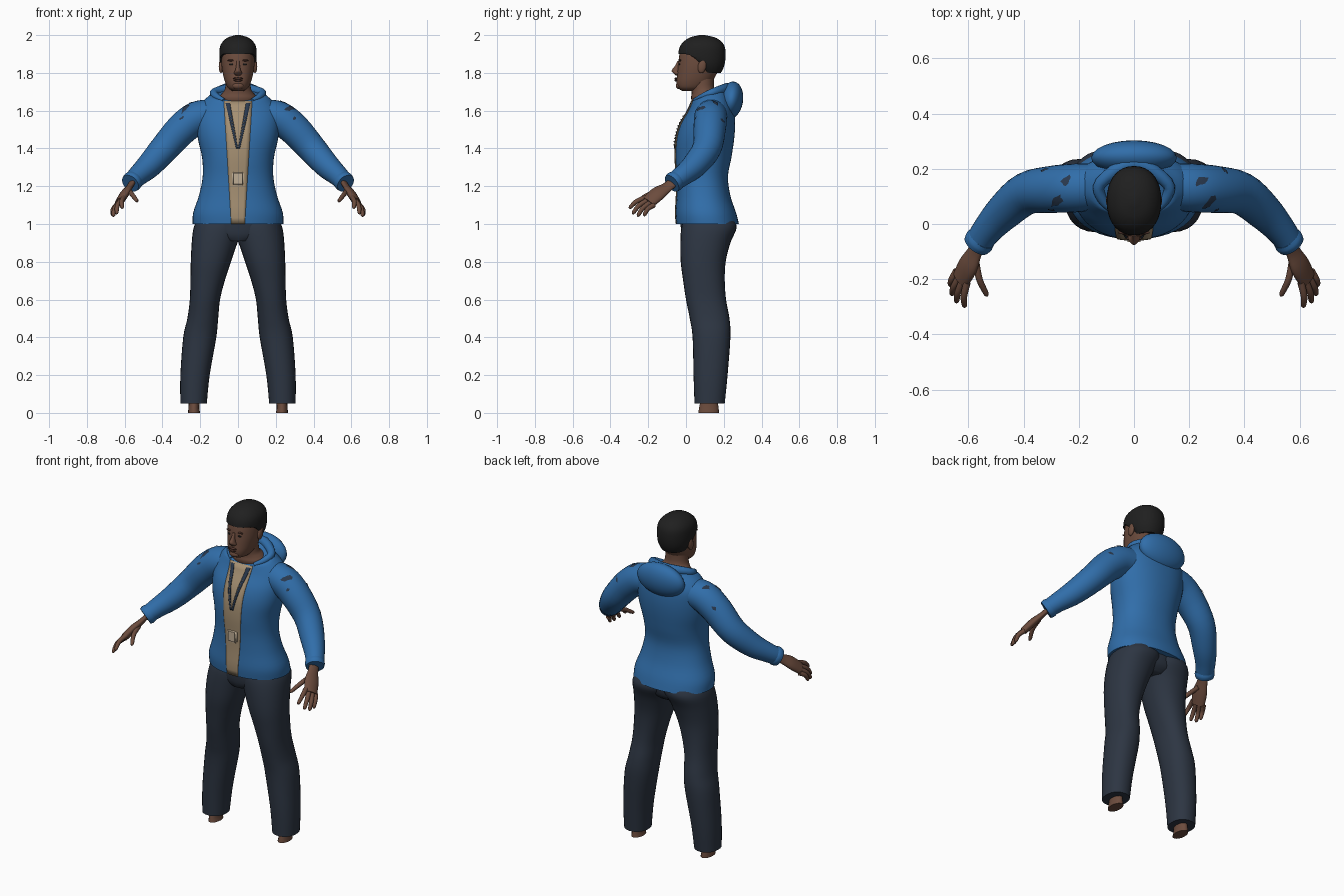
import bpy, bmesh, math, random
from mathutils import Vector
from mathutils.bvhtree import BVHTree

random.seed(4)
if "Cube" in bpy.data.objects:
    bpy.data.objects.remove(bpy.data.objects["Cube"])


def material(name, r, g, b):
    m = bpy.data.materials.new(name)
    m.use_nodes = True
    m.diffuse_color = (r, g, b, 1)
    bsdf = m.node_tree.nodes["Principled BSDF"]
    bsdf.inputs["Base Color"].default_value = (r, g, b, 1)
    bsdf.inputs["Roughness"].default_value = 0.8
    return m


BLUE = material("jacket blue", .03, .155, .4)
NAVY = material("dark navy", .022, .04, .075)
PANTS = material("trouser slate", .026, .036, .055)
SKIN = material("brown skin", .15, .072, .047)
LIPS = material("dark skin", .08, .035, .025)
HAIR = material("black hair", .014, .014, .014)
SHIRT = material("tan shirt", .38, .28, .17)
METAL = material("pale buckle", .52, .42, .3)


def finish(name, bm, mat):
    bmesh.ops.recalc_face_normals(bm, faces=bm.faces)
    me = bpy.data.meshes.new(name)
    bm.to_mesh(me)
    bm.free()
    me.materials.append(mat)
    ob = bpy.data.objects.new(name, me)
    bpy.context.scene.collection.objects.link(ob)
    bpy.ops.object.select_all(action='DESELECT')
    ob.select_set(True)
    bpy.context.view_layer.objects.active = ob
    bpy.ops.object.shade_smooth_by_angle(angle=math.radians(50))
    return ob


def smooth_rows(rows, steps):
    """Spline through the rows of centre and radii."""
    rows = [Vector(r) for r in rows]
    ext = [rows[0]] + rows + [rows[-1]]
    out = []
    for a, b, c, d in zip(ext, ext[1:], ext[2:], ext[3:]):
        for i in range(steps):
            t = i / steps
            out.append(b + (c - a) * (t / 2) + (a * 2 - b * 5 + c * 4 - d) * (t * t / 2)
                       + (b * 3 - a - c * 3 + d) * (t ** 3 / 2))
    return out + [rows[-1]]


def loft(name, rows, mat, mirror=1, side=None, power=2, n=28, steps=4, shape=None):
    """Skin rows of (x, y, z, radius, radius); upright unless a side vector is given."""
    rows = smooth_rows(rows, steps)
    bm, rings = bmesh.new(), []
    for i, r in enumerate(rows):
        u, v = Vector((1, 0, 0)), Vector((0, 1, 0))
        if side:
            t = (rows[min(i + 1, len(rows) - 1)] - rows[max(i - 1, 0)])[:3]
            t = Vector(t).normalized()
            u = Vector(side)
            u = (u - t * u.dot(t)).normalized()
            v = t.cross(u)
        ring = []
        for k in range(n):
            a = math.tau * k / n
            c, s = math.cos(a), math.sin(a)
            c = math.copysign(abs(c) ** (2 / power), c)
            s = math.copysign(abs(s) ** (2 / power), s)
            p = Vector(r[:3]) + u * (r[3] * c) + v * (r[4] * s)
            if shape:
                p.z = shape(p)
            p.x *= mirror
            ring.append(bm.verts.new(p))
        rings.append(ring)
    for a, b in zip(rings, rings[1:]):
        for k in range(n):
            j = (k + 1) % n
            bm.faces.new((a[k], a[j], b[j], b[k]))
    bm.faces.new(rings[0])
    bm.faces.new(rings[-1])
    return finish(name, bm, mat)


def spans(rows):
    """Rows of (z, x low, x high, y front, y back) as centre and radii."""
    return [((a + b) / 2, (f + k) / 2, z, (b - a) / 2, (k - f) / 2) for z, a, b, f, k in rows]


def even(rows):
    return spans([(z, -w, w, f, b) for z, w, f, b in rows])


def tube(name, pts, radii, mat, mirror=1, side=(0, 0, 1), flat=1, n=12):
    rows = [(*p, r, r * flat) for p, r in zip(pts, radii)]
    return loft(name, rows, mat, mirror, side, n=n)


def ball(name, loc, scale, mat, tilt=0):
    bm = bmesh.new()
    bmesh.ops.create_uvsphere(bm, u_segments=24, v_segments=14, radius=1)
    ob = finish(name, bm, mat)
    ob.location, ob.scale, ob.rotation_euler = loc, scale, (tilt, 0, 0)
    return ob


def surface(ob):
    bm = bmesh.new()
    bm.from_mesh(ob.data)
    tree = BVHTree.FromBMesh(bm)
    bm.free()
    return tree


def front(tree, x, z, lift=.004):
    hit = tree.ray_cast(Vector((x, -1, z)), Vector((0, 1, 0)))[0]
    return Vector((x, hit.y - lift, z))


def strip(name, tree, top, bottom, mat, lift, mirror=1, rows=20, cols=6):
    """Thin plate on the front, between (z, x low, x high) at top and bottom."""
    bm, grid = bmesh.new(), []
    for i in range(rows + 1):
        z, a, b = Vector(top).lerp(Vector(bottom), i / rows)
        grid.append([bm.verts.new(front(tree, mirror * (a + (b - a) * j / cols), z, lift))
                     for j in range(cols + 1)])
    for p, q in zip(grid, grid[1:]):
        for j in range(cols):
            bm.faces.new((p[j], p[j + 1], q[j + 1], q[j]))
    ob = finish(name, bm, mat)
    ob.modifiers.new("thickness", 'SOLIDIFY').thickness = .003


def patch(name, tree, centre, size, mat):
    """Ragged worn spot laid over a surface."""
    loc, nor = tree.find_nearest(Vector(centre))[:2]
    u = nor.orthogonal().normalized()
    v = nor.cross(u)
    bm = bmesh.new()
    hub, rim = bm.verts.new(loc + nor * .004), []
    for k in range(12):
        a = math.tau * k / 12
        p = loc + (u * math.cos(a) + v * math.sin(a) * .5) * size * random.uniform(.5, 1.2)
        q, m = tree.find_nearest(p)[:2]
        rim.append(bm.verts.new(q + m * .003))
    for k in range(12):
        bm.faces.new((hub, rim[k], rim[(k + 1) % 12]))
    finish(name, bm, mat)


# Jacket body with a neckline that dips to the front
jacket = loft("jacket_body", even([
    (1, .24, -.05, .28), (1.06, .237, -.055, .265), (1.15, .207, -.05, .235),
    (1.25, .187, -.05, .222), (1.35, .19, -.057, .24), (1.45, .212, -.052, .255),
    (1.53, .22, -.03, .26), (1.6, .215, .01, .255), (1.65, .185, .03, .24),
    (1.69, .14, .04, .225), (1.73, .1, .05, .21)]), BLUE, power=2.2, n=48,
    shape=lambda p: min(p.z, 1.65 + (p.y - .03) * .4))
chest = surface(jacket)
ball("hood", (0, .24, 1.655), (.155, .062, .1), BLUE, -.15)
half = [(.075, .045, 1.655), (.115, .09, 1.675), (.12, .15, 1.7)]
tube("collar", half + [(0, .22, 1.72)] + [(-x, y, z) for x, y, z in half[::-1]],
     [.01, .018, .022, .028, .022, .018, .01], BLUE)

# Shirt front, neck cord with beads, and buckle
strip("shirt_panel", chest, (1.65, -.075, .075), (1, -.036, .036), SHIRT, .004)
for s, label in ((1, "left"), (-1, "right")):
    strip(label + "_neck_cord", chest, (1.64, .042, .066), (1.4, 0, .01), NAVY, .007, s, cols=2)
    for i in range(10):
        t = i / 9
        ball(label + "_bead", front(chest, s * (.036 * (1 - t) + .003), 1.57 - .15 * t, .009),
             (.003, .003, .004), METAL)
bm = bmesh.new()
bmesh.ops.create_cube(bm, size=1)
bmesh.ops.scale(bm, vec=(.066, .03, .078), verts=bm.verts)
bmesh.ops.bevel(bm, geom=bm.edges[:], offset=.01, segments=3, affect='EDGES')
finish("buckle", bm, METAL).location = front(chest, 0, 1.24, 0)

# Trouser seat
loft("trouser_seat", even([(.91, .1, -.01, .2), (.95, .2, -.025, .24), (1.04, .21, -.03, .25)]),
     PANTS)

for s, label in ((1, "left"), (-1, "right")):
    # Sleeve, with its cuff and worn spots
    sleeve = tube(label + "_sleeve", [
        (.14, .135, 1.575), (.22, .13, 1.56), (.3, .125, 1.5), (.39, .11, 1.4),
        (.47, .045, 1.31), (.53, -.02, 1.255), (.565, -.07, 1.22)],
        [.085, .088, .085, .077, .067, .055, .049], BLUE, s, n=28)
    tube(label + "_cuff", [(.55, -.05, 1.235), (.56, -.062, 1.225), (.57, -.075, 1.215)],
         [.051, .055, .051], BLUE, s, n=24)
    cloth = surface(sleeve)
    for spot, size in (((.28, .08, 1.62), .04), ((.25, .16, 1.65), .03), ((.3, .05, 1.56), .015),
                       ((.33, .2, 1.55), .02)):
        patch(label + "_worn_spot", cloth, (s * spot[0], *spot[1:]), size, NAVY)

    # Hand
    spread = (.05, .08, -.045)
    tube(label + "_palm", [(.55, -.05, 1.235), (.575, -.1, 1.195), (.6, -.15, 1.16),
                           (.628, -.2, 1.115)],
         [.03, .032, .044, .04], SKIN, s, spread, .5, 16)
    for finger, base, tip in (("index", (.605, -.212, 1.14), (.615, -.302, 1.085)),
                              ("middle", (.62, -.205, 1.125), (.645, -.285, 1.055)),
                              ("ring", (.632, -.19, 1.112), (.662, -.258, 1.042)),
                              ("little", (.642, -.17, 1.1), (.667, -.225, 1.045)),
                              ("thumb", (.575, -.13, 1.175), (.533, -.262, 1.12))):
        base, tip = Vector(base), Vector(tip)
        knuckle = base.lerp(tip, .5) + Vector((.006, -.004, .008))
        tube(label + "_" + finger, [base, knuckle, base.lerp(tip, .9), tip],
             [.014, .0125, .01, .004], SKIN, s, n=10)

    # Trouser leg and foot
    loft(label + "_trouser_leg", spans([
        (.05, .165, .305, .045, .205), (.2, .15, .305, .04, .22), (.4, .115, .29, .035, .235),
        (.5, .105, .268, .02, .23), (.6, .095, .255, 0, .212), (.7, .07, .252, -.015, .205),
        (.8, .037, .25, -.028, .21), (.9, .003, .245, -.03, .235), (.98, -.03, .235, -.025, .268),
        (1.03, -.02, .21, -.01, .25)]), PANTS, s, power=2.2)
    loft(label + "_foot", spans([(0, .2, .265, .065, .175), (.03, .205, .262, .07, .172),
                                 (.08, .2, .26, .08, .165)]), SKIN, s, n=16)

# Neck and head
loft("neck", even([(1.6, .09, .05, .2), (1.66, .105, .028, .2), (1.69, .086, .03, .18),
                   (1.72, .068, .028, .15), (1.8, .065, .02, .15)]), SKIN)
head = loft("head", even([
    (1.705, .03, -.02, .07), (1.72, .053, -.042, .1), (1.75, .068, -.05, .135),
    (1.79, .079, -.047, .16), (1.84, .087, -.042, .185), (1.9, .087, -.034, .195),
    (1.95, .075, -.015, .175), (1.98, .04, .03, .13)]), SKIN, power=2.2, n=36)


def hairline(p):
    t = min(max((p.y + .01) / .12, 0), 1)
    return max(p.z, 1.9 - .1 * t * t)


loft("hair", even([
    (1.79, .07, 0, .18), (1.84, .093, -.03, .203), (1.9, .099, -.041, .21),
    (1.95, .091, -.026, .2), (1.985, .058, .015, .16), (2, .012, .07, .1)]),
    HAIR, power=2.2, n=36, shape=hairline)

# Face
face = surface(head)
loft("nose", even([(1.785, .01, -.052, -.03), (1.797, .022, -.066, -.03),
                   (1.812, .016, -.076, -.03), (1.835, .01, -.06, -.03),
                   (1.862, .008, -.045, -.03)]), SKIN, n=16)
ball("upper_lip", front(face, 0, 1.771), (.027, .007, .006), LIPS)
ball("lower_lip", front(face, 0, 1.76), (.023, .008, .006), LIPS)
ball("chin", front(face, 0, 1.732, -.01), (.03, .017, .018), SKIN)
for s, label in ((1, "left"), (-1, "right")):
    ball(label + "_eye", front(face, s * .034, 1.846, 0), (.013, .004, .005), HAIR)
    ball(label + "_brow", front(face, s * .036, 1.866, 0), (.021, .006, .005), LIPS)
    ball(label + "_ear", (s * .09, .085, 1.835), (.012, .022, .037), SKIN, -.2)
